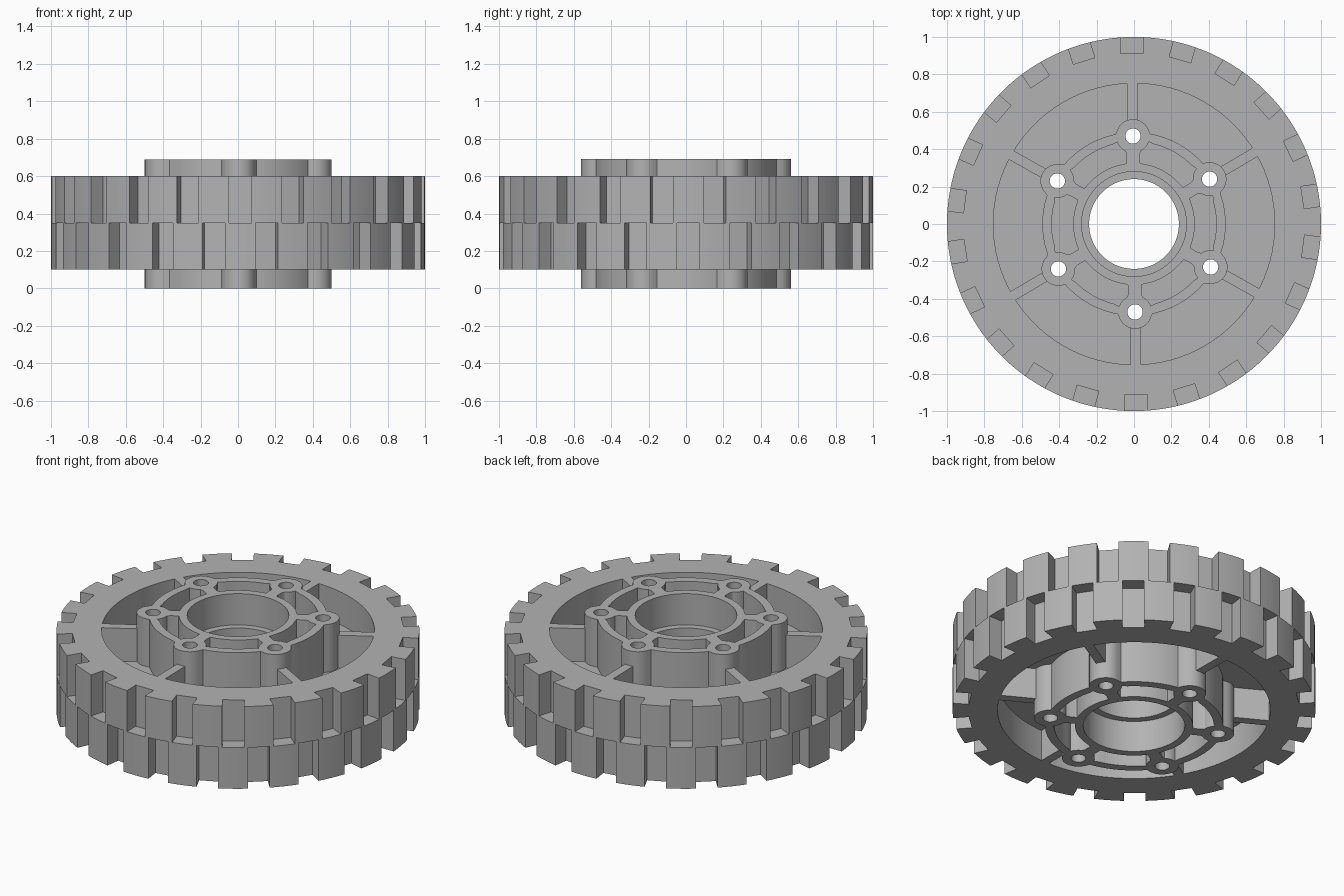
import bpy
import bmesh
from math import sin, cos, pi, radians, sqrt, asin

if "Cube" in bpy.data.objects:
    bpy.data.objects.remove(bpy.data.objects["Cube"], do_unlink=True)

TURN = radians(0.7)                      # whole wheel is turned slightly
TEETH, ARMS = 22, 6
TREAD_LOW, TREAD_MID, TREAD_TOP = 0.10, 0.35, 0.60
HUB_TOP, WEB_LOW, WEB_TOP = 0.69, 0.29, 0.40
RIM_IN, BOLT_R, BOSS, RING = 0.752, 0.47, 0.09, 0.49
BORE, COUNTERBORE = 0.24, 0.28

grey = bpy.data.materials.new("plain_grey")
grey.use_nodes = True
COLOUR = (0.45, 0.45, 0.45, 1)
grey.diffuse_color = COLOUR
grey.node_tree.nodes["Principled BSDF"].inputs["Base Color"].default_value = COLOUR


def polar(r, a):
    return (r * cos(a), r * sin(a))


def turned(points, a):
    """Rotate 2D points about the axle."""
    return [(x * cos(a) - y * sin(a), x * sin(a) + y * cos(a)) for x, y in points]


def circle(r, steps=96, cx=0.0):
    return [(cx + r * cos(2 * pi * i / steps), r * sin(2 * pi * i / steps))
            for i in range(steps)]


def prism(name, outlines, low, top):
    """Extrude closed outlines; inner outlines become holes."""
    curve = bpy.data.curves.new(name, "CURVE")
    curve.dimensions = "2D"
    curve.fill_mode = "BOTH"
    curve.extrude = (top - low) / 2
    for points in outlines:
        spline = curve.splines.new("POLY")
        spline.points.add(len(points) - 1)
        for p, (x, y) in zip(spline.points, points):
            p.co = (x, y, 0, 1)
        spline.use_cyclic_u = True
    temp = bpy.data.objects.new(name + "_outline", curve)
    bpy.context.collection.objects.link(temp)
    graph = bpy.context.evaluated_depsgraph_get()
    mesh = bpy.data.meshes.new_from_object(temp.evaluated_get(graph))
    bpy.data.objects.remove(temp, do_unlink=True)
    bpy.data.curves.remove(curve)

    bm = bmesh.new()
    bm.from_mesh(mesh)
    bmesh.ops.remove_doubles(bm, verts=bm.verts, dist=0.0001)
    bmesh.ops.translate(bm, verts=bm.verts, vec=(0, 0, (low + top) / 2))
    bmesh.ops.recalc_face_normals(bm, faces=bm.faces)
    bm.to_mesh(mesh)
    bm.free()
    mesh.name = name
    mesh.materials.clear()
    mesh.materials.append(grey)
    obj = bpy.data.objects.new(name, mesh)
    bpy.context.collection.objects.link(obj)
    bpy.ops.object.select_all(action="DESELECT")
    obj.select_set(True)
    bpy.context.view_layer.objects.active = obj
    bpy.ops.object.shade_smooth_by_angle(angle=radians(30))
    return obj


def tread_outline(start):
    """Circle with square notches cut between the tread blocks."""
    half, floor = 0.06, 0.912
    step, edge = 2 * pi / TEETH, asin(half)
    points = []
    for k in range(TEETH):
        notch = [polar(1, -edge), (floor, -half), (floor, half)]
        block = [polar(1, edge + (step - 2 * edge) * i / 4) for i in range(4)]
        points += turned(notch + block, start + k * step)
    return points


def hub_outline():
    """Ring blended into round bolt bosses."""
    points, steps, blend = [], 360, 0.02
    for i in range(steps):
        a = 2 * pi * i / steps
        off = (a + pi / ARMS) % (2 * pi / ARMS) - pi / ARMS
        under = BOSS ** 2 - (BOLT_R * sin(off)) ** 2
        boss = BOLT_R * cos(off) + sqrt(under) if under > 0 else 0
        r = max(boss, RING) + max(blend - abs(boss - RING), 0) ** 2 / (4 * blend)
        points.append(polar(r, a + pi / 2 + TURN))
    return points


def slot_outline():
    """Curved pocket between two bolts, centred on the x direction."""
    inner, outer, wall = 0.325, 0.44, 0.035
    side = [(inner, -wall), (0.375, -wall)]
    side += [(BOLT_R - BOSS * cos(radians(t)), -BOSS * sin(radians(t)))
             for t in range(28, 71, 7)]
    upper = turned(side, pi / ARMS)
    lower = [(x, -y) for x, y in upper]
    reach = pi / ARMS - asin(0.085 / outer)
    arc_out = [polar(outer, reach * (1 - i / 6)) for i in range(1, 12)]
    reach = pi / ARMS - asin(wall / inner)
    arc_in = [polar(inner, reach * (i / 6 - 1)) for i in range(1, 12)]
    return upper + arc_out + lower[::-1] + arc_in


arm_angles = [pi / 2 + TURN + k * 2 * pi / ARMS for k in range(ARMS)]
bolt_holes = [turned(circle(0.041, 24, BOLT_R), a) for a in arm_angles]
slots = [turned(slot_outline(), a + pi / ARMS) for a in arm_angles]

# Two staggered rows of tread blocks
notch_start = pi / 2 + TURN
prism("tread_upper", [tread_outline(notch_start), circle(RIM_IN)], TREAD_MID, TREAD_TOP)
prism("tread_lower", [tread_outline(notch_start + pi / TEETH), circle(RIM_IN)],
      TREAD_LOW, TREAD_MID)

# Central web closing the pockets
prism("web_disc", [circle(RIM_IN), circle(COUNTERBORE)] + bolt_holes, WEB_LOW, WEB_TOP)

# Hub halves with curved pockets, bolt holes and a stepped bore
hub = [hub_outline(), circle(COUNTERBORE)] + bolt_holes + slots
prism("hub_lower", hub, 0, WEB_LOW + 0.01)
prism("hub_upper", hub, WEB_TOP - 0.01, HUB_TOP)
prism("bore_sleeve", [circle(COUNTERBORE + 0.01), circle(BORE)], 0.19, 0.50)

# Straight ribs from the bolt bosses to the rim
rib = [(0.54, -0.027), (RIM_IN, -0.027), (RIM_IN, 0.027), (0.54, 0.027)]
for k, a in enumerate(arm_angles):
    prism(f"rib_{k + 1}", [turned(rib, a)], TREAD_LOW, TREAD_TOP)
